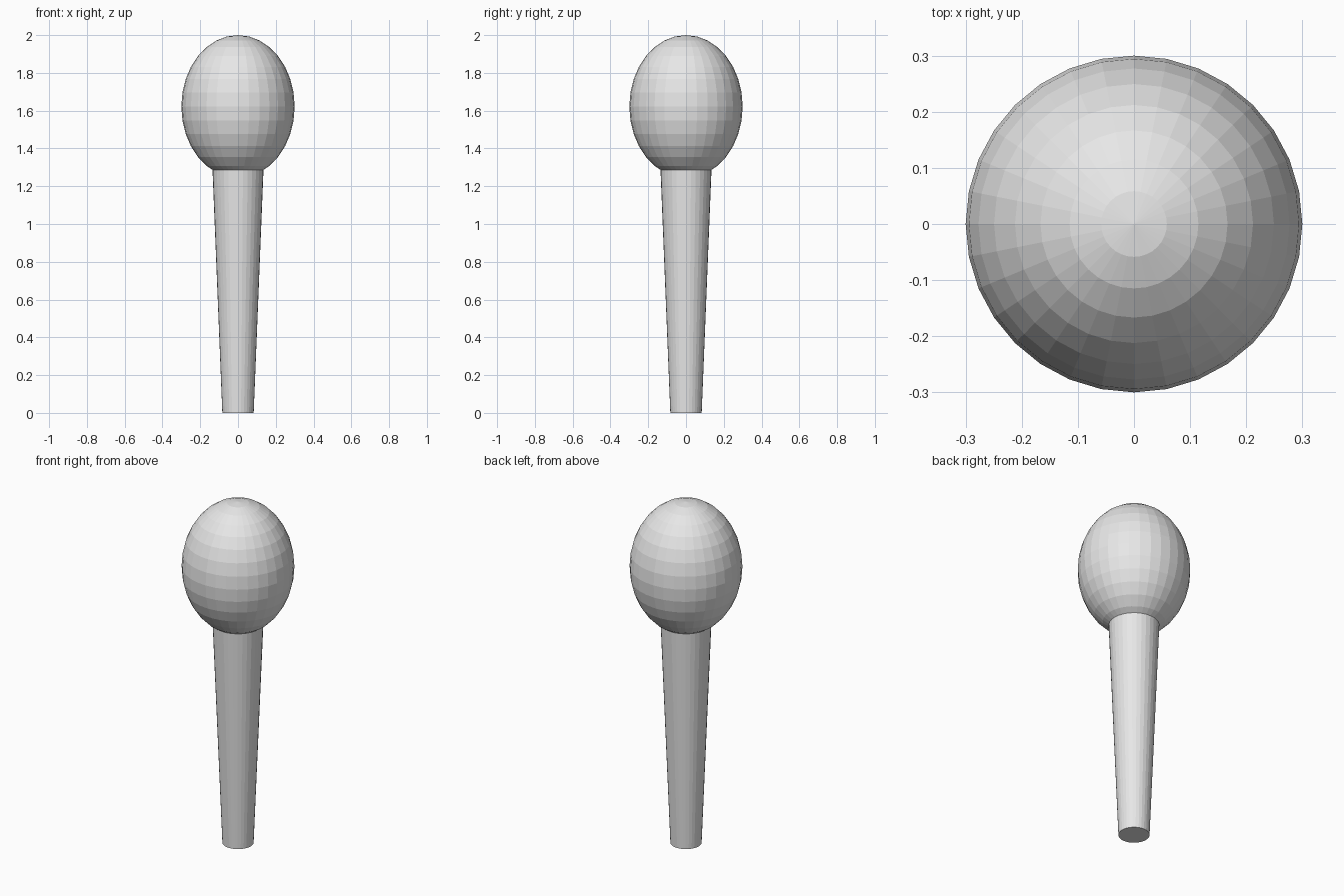
import bpy

if "Cube" in bpy.data.objects:
    bpy.data.objects.remove(bpy.data.objects["Cube"])

# One plain grey for the whole model
grey = bpy.data.materials.new("light_grey")
grey.diffuse_color = (0.8, 0.8, 0.8, 1.0)
grey.use_nodes = True
grey.node_tree.nodes["Principled BSDF"].inputs["Base Color"].default_value = grey.diffuse_color


def finish(name):
    obj = bpy.context.object
    obj.name = name
    obj.data.materials.append(grey)
    return obj


# Tapered handle, narrow at the foot, ending just inside the head
bpy.ops.mesh.primitive_cone_add(vertices=32, radius1=0.083, radius2=0.135,
                                depth=1.288, location=(0, 0, 0.644))
finish("handle")

# Faceted oval head
bpy.ops.mesh.primitive_uv_sphere_add(segments=32, ring_count=16, radius=1,
                                     location=(0, 0, 1.622))
head = finish("head")
head.scale = (0.3, 0.3, 0.378)
